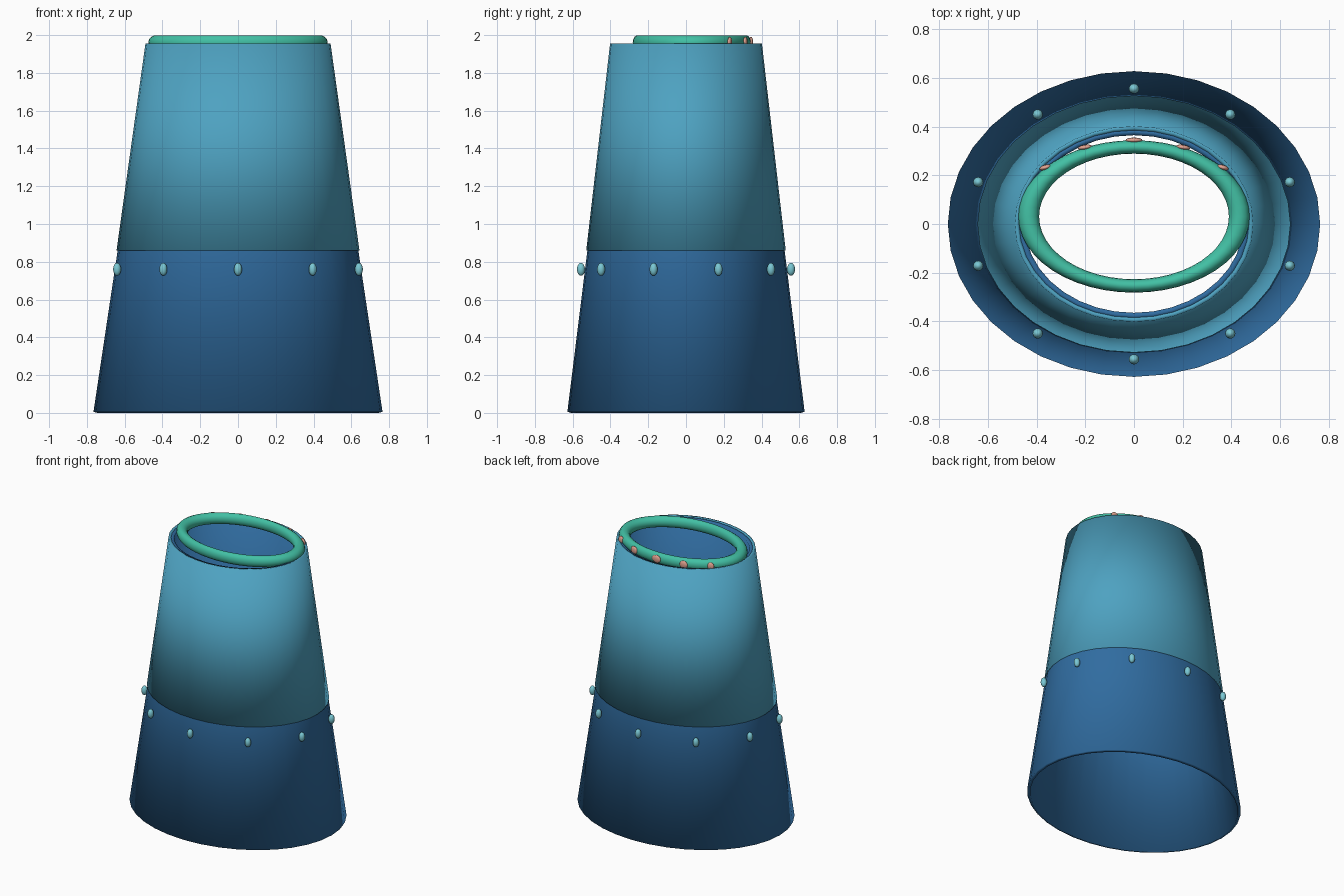
import bpy, bmesh, math
from mathutils import Matrix, Vector

if "Cube" in bpy.data.objects:
    bpy.data.objects.remove(bpy.data.objects["Cube"])


def material(name, srgb):
    m = bpy.data.materials.new(name)
    lin = [((c / 255 + 0.055) / 1.055) ** 2.4 for c in srgb]
    m.diffuse_color = (*lin, 1)
    m.use_nodes = True
    m.node_tree.nodes["Principled BSDF"].inputs["Base Color"].default_value = m.diffuse_color
    return m


BLUE = material("deep blue", (48, 108, 160))
SKY = material("sky blue", (78, 162, 193))
GREEN = material("sea green", (66, 192, 164))
PINK = material("pale coral", (228, 164, 146))
AQUA = material("aqua", (122, 200, 212))


def finish(name, bm, mat):
    bmesh.ops.recalc_face_normals(bm, faces=bm.faces)
    me = bpy.data.meshes.new(name)
    bm.to_mesh(me)
    bm.free()
    me.materials.append(mat)
    for p in me.polygons:
        p.use_smooth = True
    ob = bpy.data.objects.new(name, me)
    bpy.context.collection.objects.link(ob)
    return ob


def sweep(name, profile, mat, sides, center=(0, 0)):
    """Sweep a closed profile of (rx, ry, z) points around an elliptical path."""
    bm = bmesh.new()
    rings = []
    for rx, ry, z in profile:
        rings.append([bm.verts.new((center[0] + rx * math.cos(2 * math.pi * i / sides),
                                    center[1] + ry * math.sin(2 * math.pi * i / sides), z))
                      for i in range(sides)])
    for k, a in enumerate(rings):
        b = rings[(k + 1) % len(rings)]
        for i in range(sides):
            j = (i + 1) % sides
            bm.faces.new((a[i], a[j], b[j], b[i]))
    return finish(name, bm, mat)


def bead(name, loc, size, mat, turn=0):
    bm = bmesh.new()
    bmesh.ops.create_uvsphere(bm, u_segments=16, v_segments=10, radius=1,
                              matrix=Matrix.Rotation(turn, 4, 'Z') @ Matrix.Diagonal((*size, 1)))
    ob = finish(name, bm, mat)
    ob.location = Vector(loc)
    return ob


# Full-height hollow tapered body
sweep("inner_sleeve", [(0.765, 0.628, 0.006), (0.474, 0.387, 1.95),
                       (0.449, 0.365, 1.946), (0.745, 0.608, 0.0)], BLUE, 36)

# Lighter outer layer over the upper part
sweep("outer_sleeve", [(0.643, 0.528, 0.86), (0.490, 0.402, 1.955),
                       (0.472, 0.385, 1.953), (0.630, 0.515, 0.857)], SKY, 36)

# Elliptical ring resting in the mouth, set slightly towards the back
ring = []
for k in range(14):
    a = 2 * math.pi * k / 14
    s = math.cos(a)
    ring.append((0.4325 + 0.0425 * s, 0.2855 + 0.0275 * s, 1.96 + 0.04 * math.sin(a)))
sweep("neck_ring", ring, GREEN, 48, (0, 0.031))

# Small flat studs along the back of the ring
for i, deg in enumerate((40, 65, 90, 115, 140)):
    a = math.radians(deg)
    side = abs(math.cos(a))
    bead(f"ring_stud_{i + 1}",
         (0.475 * math.cos(a), 0.031 + 0.313 * math.sin(a), 1.963),
         (0.035 - 0.013 * side, 0.011, 0.028), PINK, -0.35 * math.cos(a))

# Beads circling the lower body
for i in range(10):
    a = math.radians(18 + 36 * i)
    bead(f"hem_bead_{i + 1}", (0.673 * math.cos(a), 0.556 * math.sin(a), 0.76),
         (0.021, 0.021, 0.034), AQUA)
